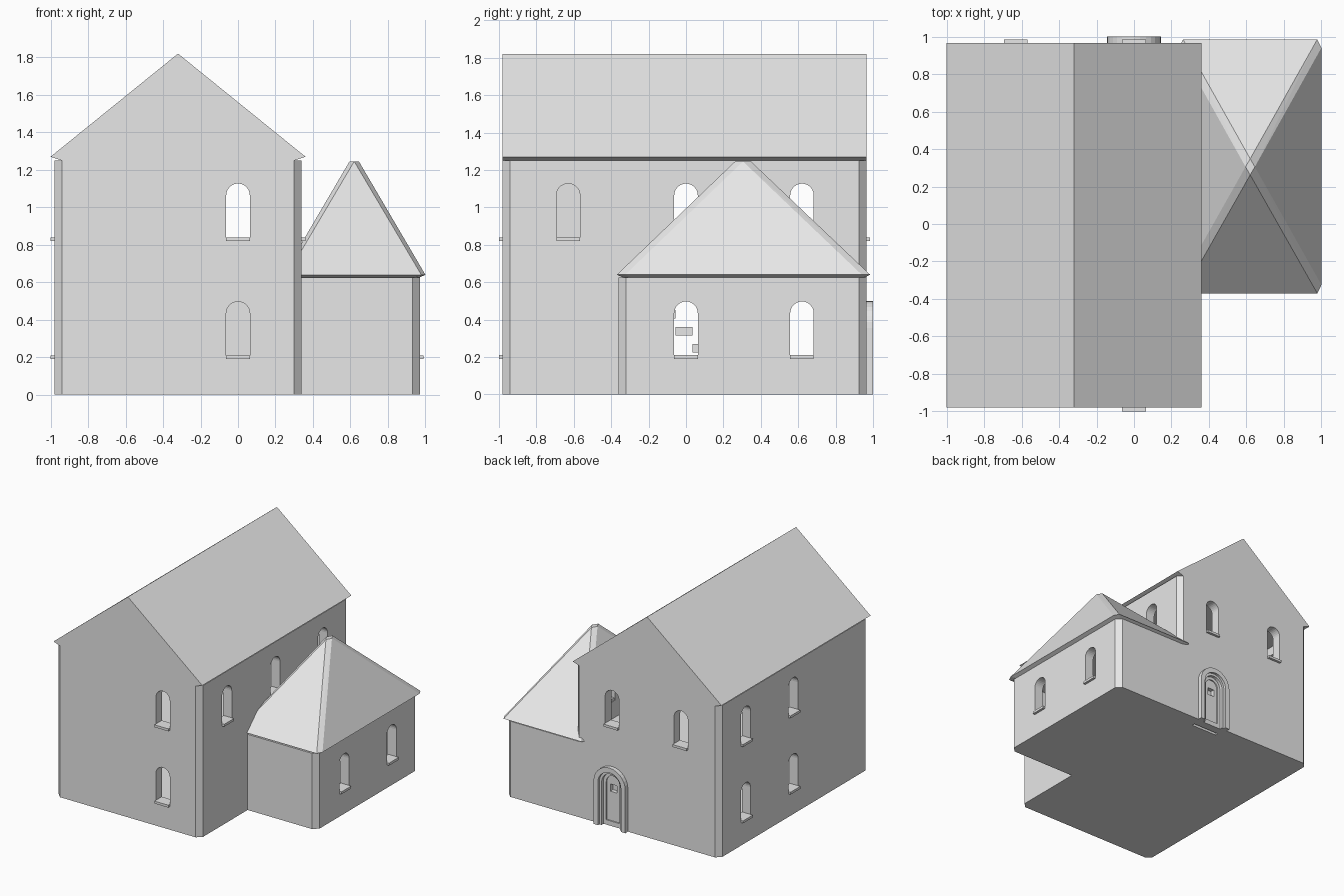
import bpy, bmesh, math

cube = bpy.data.objects.get("Cube")
if cube:
    bpy.data.objects.remove(cube, do_unlink=True)

stone = bpy.data.materials.new("plain_grey")
stone.use_nodes = True
stone.diffuse_color = (0.8, 0.8, 0.8, 1)
stone.node_tree.nodes["Principled BSDF"].inputs["Base Color"].default_value = (0.8, 0.8, 0.8, 1)


def finish(name, bm):
    bmesh.ops.recalc_face_normals(bm, faces=bm.faces)
    mesh = bpy.data.meshes.new(name)
    bm.to_mesh(mesh)
    bm.free()
    mesh.materials.append(stone)
    ob = bpy.data.objects.new(name, mesh)
    bpy.context.scene.collection.objects.link(ob)
    return ob


def prism(name, points, axis, start, end):
    """Extrude a flat outline along one axis."""
    place = {"x": lambda p, t: (t, p[0], p[1]),
             "y": lambda p, t: (p[0], t, p[1]),
             "z": lambda p, t: (p[0], p[1], t)}[axis]
    bm = bmesh.new()
    a = [bm.verts.new(place(p, start)) for p in points]
    b = [bm.verts.new(place(p, end)) for p in points]
    bm.faces.new(a)
    bm.faces.new(b[::-1])
    n = len(points)
    for i in range(n):
        j = (i + 1) % n
        bm.faces.new((a[i], b[i], b[j], a[j]))
    return finish(name, bm)


def rect(u0, v0, u1, v1):
    return [(u0, v0), (u1, v0), (u1, v1), (u0, v1)]


def chamfered(x0, y0, x1, y1, cx, cy):
    return [(x0 + cx, y0), (x1 - cx, y0), (x1, y0 + cy), (x1, y1 - cy),
            (x1 - cx, y1), (x0 + cx, y1), (x0, y1 - cy), (x0, y0 + cy)]


def arch(u, half, z0, top, steps=14):
    curve = [(u + half * math.cos(math.pi * i / steps),
              top - half + half * math.sin(math.pi * i / steps)) for i in range(steps + 1)]
    return [(u - half, z0), (u + half, z0)] + curve


def combine(target, tool, operation="DIFFERENCE"):
    tool.hide_render = True
    mod = target.modifiers.new("cut", "BOOLEAN")
    mod.operation = operation
    mod.solver = "EXACT"
    mod.object = tool
    bpy.context.view_layer.objects.active = target
    bpy.ops.object.modifier_apply(modifier=mod.name)
    bpy.data.objects.remove(tool, do_unlink=True)


WEST, EAST, FRONT, BACK, ANNEX = -0.98, 0.34, -0.98, 0.965, 0.97
THICK = 0.08

# Walls: tall main block with a low annex, corners chamfered
walls = prism("walls", chamfered(WEST, FRONT, EAST, BACK, 0.04, 0.04), "z", 0, 1.25)
annex_outline = [(0.2, -0.36), (0.93, -0.36), (ANNEX, -0.32),
                 (ANNEX, 0.925), (0.93, BACK), (0.2, BACK)]
combine(walls, prism("annex", annex_outline, "z", 0, 0.625), "UNION")

# Rooms
main_room = rect(WEST + THICK, FRONT + THICK, EAST - THICK, BACK - THICK)
annex_room = rect(EAST, -0.28, ANNEX - THICK, BACK - THICK)
for outline, low, high in ((main_room, 0.02, 0.61), (main_room, 0.68, 1.2), (annex_room, 0.02, 0.59)):
    combine(walls, prism("room", outline, "z", low, high))

# Arched windows with projecting sills: side, wall plane, outward sign, centre, sill height
LOW, HIGH = 0.19, 0.82
windows = [("y", FRONT, -1, 0, LOW), ("y", FRONT, -1, 0, HIGH),
           ("y", BACK, 1, 0, HIGH), ("y", BACK, 1, -0.63, HIGH),
           ("x", EAST, 1, -0.63, HIGH)]
for y in (0, 0.62):
    windows += [("x", WEST, -1, y, LOW), ("x", WEST, -1, y, HIGH),
                ("x", EAST, 1, y, HIGH), ("x", ANNEX, 1, y, LOW)]
for axis, plane, sign, centre, z in windows:
    combine(walls, prism("opening", arch(centre, 0.063, z, z + 0.307), axis,
                         plane - sign * 0.12, plane + sign * 0.05))
    prism("window_sill", rect(centre - 0.063, z, centre + 0.063, z + 0.02), axis,
          plane - sign * 0.075, plane + sign * 0.02)

# Passages between the annex and the main room
for y in (0, 0.62):
    combine(walls, prism("passage", arch(y, 0.1, 0.02, 0.56), "x", 0.2, 0.4))

# Main gable roof with a small sloped eave
prism("main_roof", [(-1, 1.27), (-0.32, 1.82), (0.36, 1.27), (0.3, 1.25), (-0.94, 1.25)],
      "y", FRONT, BACK)

# Annex hip roof with chamfered hips and a tiny flat top
bm = bmesh.new()
for x, y in chamfered(0.24, -0.37, 1.0, 0.985, 0.022, 0.045):
    bm.verts.new((x, y, 0.64))
for x, y in chamfered(0.28, -0.33, 0.96, 0.945, 0.022, 0.045):
    bm.verts.new((x, y, 0.622))
for dx, dy in ((1, 0), (0, 1), (-1, 0), (0, -1)):
    bm.verts.new((0.62 + dx * 0.025, 0.305 + dy * 0.043, 1.245))
bmesh.ops.convex_hull(bm, input=bm.verts)
bmesh.ops.dissolve_limit(bm, angle_limit=0.01, verts=bm.verts, edges=bm.edges)
finish("annex_roof", bm)

# Back door: two stepped arch frames round a panelled leaf
combine(walls, prism("doorway", arch(0, 0.12, -0.01, 0.475), "y", 0.86, 1.05))
for name, outer, inner, face in (("door_surround", 0.145, 0.105, 1.0), ("door_frame", 0.107, 0.085, 0.98)):
    frame = prism(name, arch(0, outer, 0, 0.355 + outer), "y", 0.886, face)
    combine(frame, prism("hole", arch(0, inner, -0.02, 0.355 + inner), "y", 0.8, 1.1))
door = prism("door", arch(0, 0.09, 0, 0.445), "y", 0.886, 0.955)
combine(door, prism("panel", arch(0, 0.06, 0.04, 0.415), "y", 0.945, 1.1))
combine(door, prism("hatch", rect(-0.03, 0.28, 0.03, 0.34), "y", 0.91, 1.1))

# Open staircase inside the main room
for i in range(1, 7):
    y = 0.35 - 0.09 * i
    prism("stair_tread", rect(y - 0.045, 0.09 * i - 0.045, y + 0.045, 0.09 * i), "x", 0.09, 0.26)
